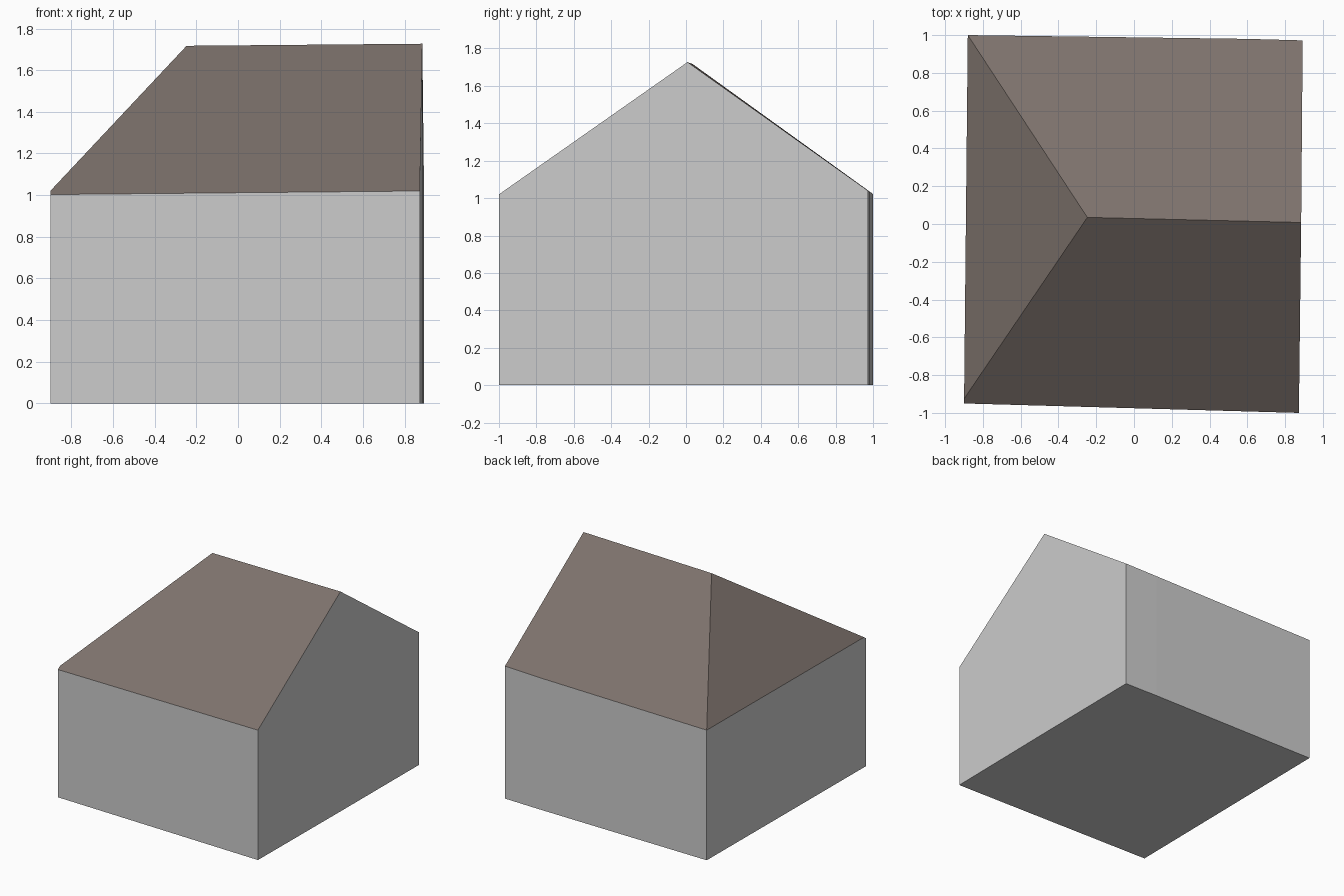
import bpy

if "Cube" in bpy.data.objects:
    bpy.data.objects.remove(bpy.data.objects["Cube"])


def material(name, rgb):
    m = bpy.data.materials.new(name)
    m.diffuse_color = (*rgb, 1)
    m.use_nodes = True
    m.node_tree.nodes["Principled BSDF"].inputs["Base Color"].default_value = m.diffuse_color
    return m


def part(name, verts, faces, mat):
    mesh = bpy.data.meshes.new(name)
    mesh.from_pydata(verts, [], faces)
    mesh.materials.append(mat)
    mesh.update()
    obj = bpy.data.objects.new(name, mesh)
    bpy.context.collection.objects.link(obj)
    return obj


grey = material("wall grey", (0.604, 0.604, 0.604))
brown = material("roof brown", (0.205, 0.168, 0.15))

# Eave outline, counter-clockwise from the front left, with the gable peak on the right
eaves = [(-0.90, -0.95, 1.003), (0.873, -1.0, 1.02), (0.885, 0.008, 1.727),
         (0.893, 0.972, 1.04), (0.60, 0.98, 1.035), (-0.88, 1.0, 1.022),
         (-0.8995, -0.925, 1.022)]
ridge_end = (-0.247, 0.035, 1.717)
n = len(eaves)

# Walls and floor: the outline dropped to the ground
base = [(x, y, 0) for x, y, z in eaves]
sides = [(i, (i + 1) % n, n + (i + 1) % n, n + i) for i in range(n)]
part("walls", base + eaves, sides + [tuple(reversed(range(n)))], grey)

# Roof: front slope, back slope and left hip
part("roof", eaves + [ridge_end],
     [(0, 1, 2, 7, 6), (2, 3, 4, 5, 7), (5, 6, 7)], brown)
